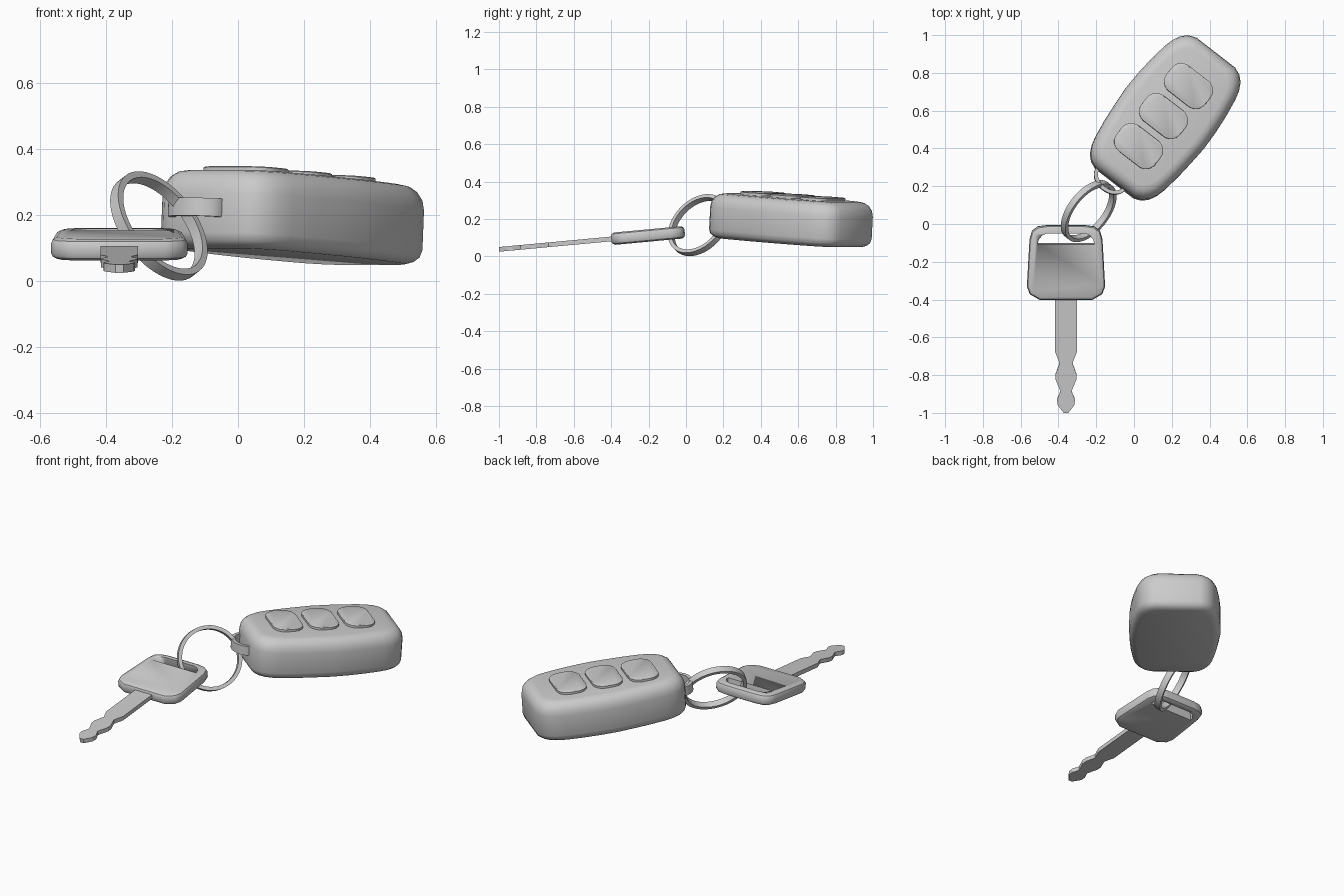
import bpy, bmesh
from math import sin, cos, pi, radians
from mathutils import Matrix, Vector

if "Cube" in bpy.data.objects:
    bpy.data.objects.remove(bpy.data.objects["Cube"])


def skin(name, loops, matrix, cyclic=False, smooth=35):
    """Join equal-length point loops with quads; cap the ends unless cyclic."""
    bm = bmesh.new()
    rows = [[bm.verts.new(p) for p in loop] for loop in loops]
    n = len(rows[0])
    pairs = list(zip(rows, rows[1:]))
    if cyclic:
        pairs.append((rows[-1], rows[0]))
    else:
        bm.faces.new(rows[0])
        bm.faces.new(rows[-1])
    for a, b in pairs:
        for i in range(n):
            j = (i + 1) % n
            bm.faces.new((a[i], a[j], b[j], b[i]))
    bmesh.ops.recalc_face_normals(bm, faces=bm.faces)
    mesh = bpy.data.meshes.new(name)
    bm.to_mesh(mesh)
    bm.free()
    obj = bpy.data.objects.new(name, mesh)
    bpy.context.collection.objects.link(obj)
    obj.matrix_world = matrix
    bpy.ops.object.select_all(action='DESELECT')
    obj.select_set(True)
    bpy.context.view_layer.objects.active = obj
    bpy.ops.object.shade_smooth_by_angle(angle=radians(smooth))
    return obj


def mirror_x(half):
    return half + [(-x, y) for x, y in reversed(half)]


def stack(outline, levels):
    """Copies of an outline at (z, inset) levels, shrunk about its centre."""
    xs, ys = zip(*outline)
    cx, cy = (max(xs) + min(xs)) / 2, (max(ys) + min(ys)) / 2
    hx, hy = (max(xs) - min(xs)) / 2, (max(ys) - min(ys)) / 2
    return [[(cx + (x - cx) * (1 - i / hx), cy + (y - cy) * (1 - i / hy), z)
             for x, y in outline] for z, i in levels]


def band(name, rx, ry, thick, height, matrix, n=48):
    """Flat elliptical band with a rectangular section."""
    section = [(0, -1), (0, 1), (thick, 1), (thick, -1)]
    loops = [[((rx - t) * cos(2 * pi * k / n), (ry - t) * sin(2 * pi * k / n), s * height / 2)
              for k in range(n)] for t, s in section]
    return skin(name, loops, matrix, cyclic=True)


def rounded_rect(a, b, r, seg=6):
    pts = []
    for q, (sx, sy) in enumerate([(1, 1), (-1, 1), (-1, -1), (1, -1)]):
        for k in range(seg + 1):
            t = pi / 2 * (q + k / seg)
            pts.append((sx * (a - r) + r * cos(t), sy * (b - r) + r * sin(t)))
    return pts


# Fob body: bowed outline, soft edges, slightly tilted
fob = (Matrix.Translation((0.16, 0.555, 0.074)) @ Matrix.Rotation(radians(-37.8), 4, 'Z')
       @ Matrix.Rotation(radians(-3.7), 4, 'X'))
quarter = [(0.13, 0.436), (0.17, 0.42), (0.2, 0.392), (0.222, 0.35), (0.235, 0.3),
           (0.25, 0.2), (0.259, 0.1)]
side = quarter + [(0.262, 0)] + [(x * 0.985, -y) for x, y in reversed(quarter)]
levels = [(0, 0.045), (0.008, 0.022), (0.022, 0.007), (0.045, 0), (0.165, 0),
          (0.195, 0.005), (0.22, 0.02), (0.235, 0.04), (0.24, 0.065)]
skin("fob_body", stack(mirror_x(side), levels), fob)

# Three buttons
for k in range(3):
    spot = fob @ Matrix.Translation((-0.02 + 0.007 * k, (k - 1) * 0.207 - 0.005, 0.225))
    skin(f"fob_button_{k + 1}",
         stack(rounded_rect(0.131, 0.086, 0.066), [(0, 0), (0.028, 0), (0.031, 0.004)]), spot)

# Lug on the end of the fob
band("fob_lug", 0.098, 0.075, 0.02, 0.055, fob @ Matrix.Translation((-0.03, -0.43, 0.12)))

# Key ring, tilted through the lug and the key hole
tilt = Vector((0.67, -0.533, 0.516)).to_track_quat('Z', 'Y').to_matrix().to_4x4()
band("key_ring", 0.183, 0.183, 0.021, 0.036,
     Matrix.Translation((-0.24, 0.068, 0.167)) @ tilt, 64)

# Key head with slot
key = Matrix.Translation((-0.36, -0.4, 0.093)) @ Matrix.Rotation(radians(5.3), 4, 'X')
head = [(0.1, 0.395), (0.15, 0.388), (0.18, 0.365), (0.193, 0.32), (0.2, 0.2),
        (0.207, 0.07), (0.192, 0.03), (0.14, 0.0)]
bow = skin("key_head", stack(mirror_x(head), [(-0.033, 0.018), (-0.026, 0.005), (-0.015, 0),
                                              (0.015, 0), (0.026, 0.005), (0.033, 0.018)]), key)
slot = [(0.1, 0.355), (0.125, 0.345), (0.145, 0.32), (0.15, 0.297)]
cutter = skin("slot_cutter", stack(mirror_x(slot), [(-0.1, 0), (0.1, 0)]), key)
cutter.hide_render = True
mod = bow.modifiers.new("slot", 'BOOLEAN')
mod.operation, mod.object, mod.solver = 'DIFFERENCE', cutter, 'EXACT'
bpy.context.view_layer.objects.active = bow
bpy.ops.object.modifier_move_to_index(modifier="slot", index=0)
bpy.ops.object.modifier_apply(modifier="slot")
bpy.data.objects.remove(cutter)

# Key blade with wavy cuts
blade = [(0.057, 0.03), (0.057, -0.28), (0.034, -0.337), (0.055, -0.395), (0.055, -0.425),
         (0.029, -0.487), (0.048, -0.53), (0.044, -0.56), (0.012, -0.602)]
skin("key_blade", stack(mirror_x(blade), [(-0.0125, 0), (0.0125, 0)]), key, smooth=20)
